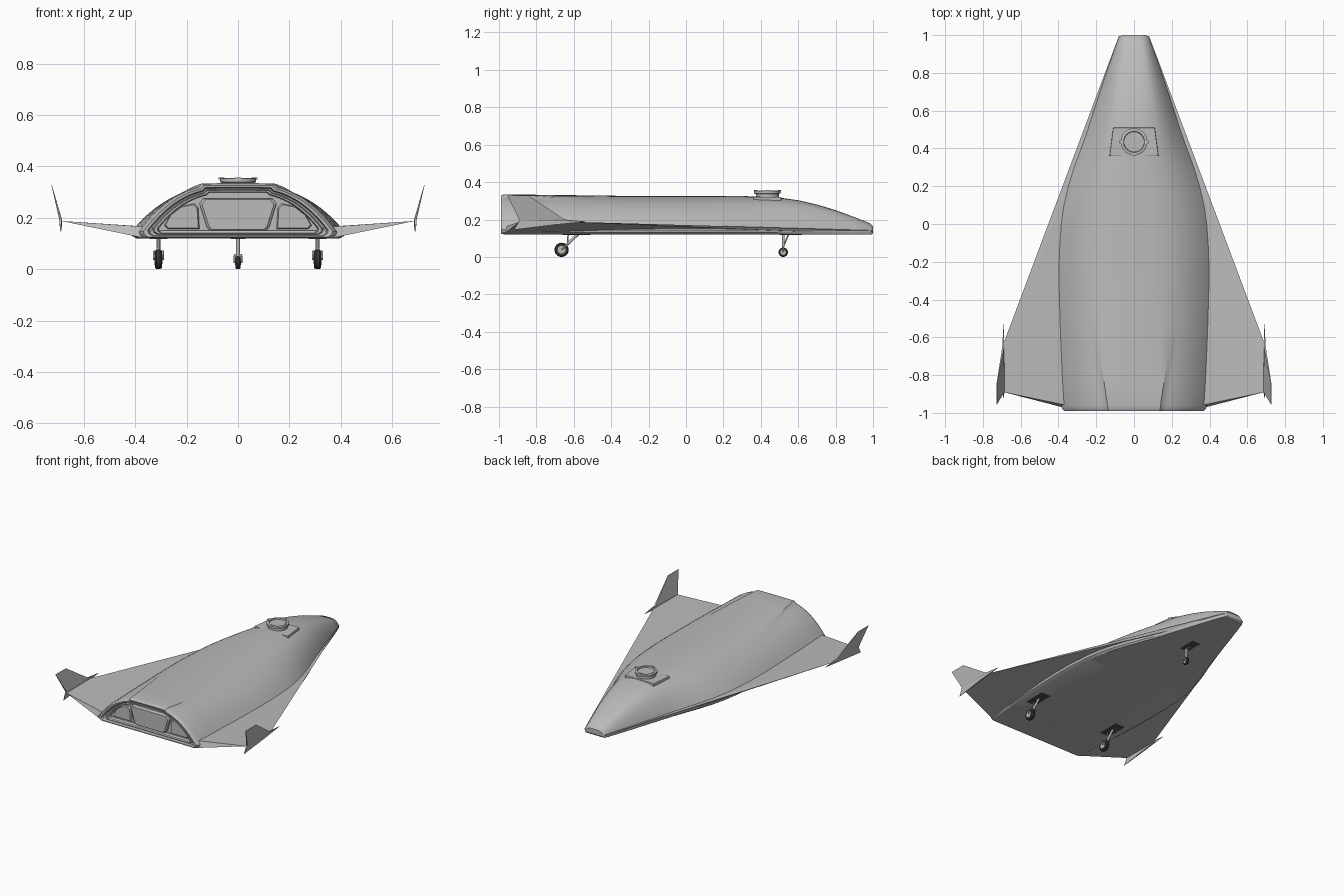
import bpy, bmesh, math
from mathutils import Vector

if "Cube" in bpy.data.objects:
    bpy.data.objects.remove(bpy.data.objects["Cube"])


def material(name, v):
    m = bpy.data.materials.new(name)
    m.diffuse_color = (v, v, v, 1)
    m.use_nodes = True
    m.node_tree.nodes["Principled BSDF"].inputs["Base Color"].default_value = m.diffuse_color
    return m


HULL = material("hull grey", 0.5)
TYRE = material("tyre black", 0.04)
BAY = material("bay dark grey", 0.08)


def make(name, verts, faces, mat, smooth=None, bevel=0):
    me = bpy.data.meshes.new(name)
    me.from_pydata([tuple(v) for v in verts], [], faces)
    bm = bmesh.new()
    bm.from_mesh(me)
    bmesh.ops.recalc_face_normals(bm, faces=bm.faces)
    bm.to_mesh(me)
    bm.free()
    ob = bpy.data.objects.new(name, me)
    bpy.context.collection.objects.link(ob)
    me.materials.append(mat)
    if bevel:
        b = ob.modifiers.new("bevel", 'BEVEL')
        b.width, b.segments = bevel, 2
    if smooth:
        bpy.ops.object.select_all(action='DESELECT')
        ob.select_set(True)
        bpy.context.view_layer.objects.active = ob
        bpy.ops.object.shade_smooth_by_angle(angle=math.radians(smooth))
    return ob


def loft(name, rings, mat, smooth=None):
    n = len(rings[0])
    verts = [v for r in rings for v in r]
    faces = [(i * n + k, i * n + (k + 1) % n, (i + 1) * n + (k + 1) % n, (i + 1) * n + k)
             for i in range(len(rings) - 1) for k in range(n)]
    faces += [tuple(range(n)), tuple(range((len(rings) - 1) * n, len(rings) * n))]
    return make(name, verts, faces, mat, smooth)


def lathe(name, a, direction, prof, mat, n=32):
    """Rings of (distance along axis, radius)."""
    d = Vector(direction).normalized()
    u = d.orthogonal().normalized()
    w = d.cross(u)
    rings = [[Vector(a) + d * h + (u * math.cos(t) + w * math.sin(t)) * r
              for t in [2 * math.pi * k / n for k in range(n)]] for h, r in prof]
    return loft(name, rings, mat, 35)


def rod(name, a, b, r, mat=HULL):
    d = Vector(b) - Vector(a)
    return lathe(name, a, d, [(0, r), (d.length, r)], mat, 12)


def prism(name, pts, z0, z1, mat, bevel=0):
    return make(name, [(x, y, z0) for x, y in pts] + [(x, y, z1) for x, y in pts],
                [tuple(range(len(pts))), tuple(range(len(pts), 2 * len(pts)))] +
                [(k, (k + 1) % len(pts), (k + 1) % len(pts) + len(pts), k + len(pts))
                 for k in range(len(pts))], mat, bevel=bevel)


# fuselage: (y, half width, top z)
STATIONS = [(1, .076, .170), (.985, .082, .18), (.9, .113, .213), (.8, .148, .25), (.7, .182, .28),
            (.6, .216, .303), (.5, .25, .317), (.4, .288, .323), (.3, .328, .325), (.2, .362, .326),
            (.1, .388, .326), (0, .404, .326), (-.15, .415, .326), (-.3, .417, .326),
            (-.52, .41, .329), (-.7, .402, .331), (-.85, .394, .333), (-.96, .386, .335)]


def section(y, w, zt):
    p = 2.8 + 1.4 * max(0, (y - .4) / .6)
    zb = .145 if y < .9 else .14
    r = min(1, max(0, (-.52 - y) / .44))         # dorsal ridge fades in aft
    xs = w * .52 + (.14 - w * .52) * r
    half = []
    us = [xs / w * k / 4 for k in range(5)]
    u1 = xs / w + .035
    us += [u1 + (1 - u1) * k / 10 for k in range(11)]
    for k, u in enumerate(us):
        h = zb + (zt - zb) * (1 - min(u, 1) ** p)
        if k < 5:
            h += (zt - h) * .9 * r
        half.append((u * w, h))
    half += [(w * .99, .13), (w * .95, .12)]
    pts = half + [(-x, z) for x, z in reversed(half[1:])]
    return [Vector((x, y, z)) for x, z in pts]


rings = [section(*s) for s in STATIONS]
tail = rings[-1]
nose = [Vector((v.x * .85, 1.0, .147 + (v.z - .147) * .7)) for v in rings[0]]
for v in rings[0]:
    v.y = .993
rings.insert(0, nose)
# stepped rims of the tail opening
for s, y in [(.985, -.98), (.955, -.99), (.91, -.988), (.895, -.965), (.86, -.96),
             (.845, -.975), (.815, -.975), (.80, -.94)]:
    rings.append([Vector((v.x * s, y, .2 + (v.z - .2) * s ** 1.4)) for v in tail])
loft("fuselage", rings, HULL, 32)

# rear panels inside the tail opening
def rear_panel(name, pts, y0, y1):
    n = len(pts)
    c = sum((Vector((x, 0, z)) for x, z in pts), Vector()) / n
    small = [c + (Vector((x, 0, z)) - c) * .93 for x, z in pts]
    loft(name, [[Vector((x, y0, z)) for x, z in pts],
                [Vector((x, y1 + .008, z)) for x, z in pts],
                [Vector((v.x, y1, v.z)) for v in small]], HULL)


rear_panel("rear_centre_panel", [(-.11, .15), (.11, .15), (.122, .165), (.15, .255), (.135, .275),
                                 (-.135, .275), (-.15, .255), (-.122, .165)], -.93, -.965)
for s, side in ((1, "right"), (-1, "left")):
    rear_panel("rear_panel_" + side, [(s * x, z) for x, z in
               [(.15, .157), (.275, .157), (.287, .17), (.265, .21), (.22, .245), (.17, .255), (.155, .24)]],
               -.93, -.955)

# flat belly and delta wings
make("belly", [(-.07, .99, .12), (.07, .99, .12), (.36, -.975, .12), (-.36, -.975, .12),
               (-.05, .98, .14), (.05, .98, .14), (.3, -.95, .15), (-.3, -.95, .15)],
     [(0, 1, 2, 3), (4, 5, 6, 7), (0, 1, 5, 4), (1, 2, 6, 5), (2, 3, 7, 6), (3, 0, 4, 7)], HULL)
for s, side in ((1, "right"), (-1, "left")):
    B0, B1 = (s * .065, .99, .12), (s * .36, -.975, .12)
    L0, L1, L2 = (s * .08, .995, .142), (s * .69, -.63, .188), (s * .69, -.89, .188)
    T0, T1 = (s * .02, .97, .143), (s * .33, -.965, .163)
    make("wing_" + side, [B0, B1, L0, L1, L2, T0, T1],
         [(5, 3, 2), (5, 6, 3), (6, 4, 3), (0, 2, 3), (0, 3, 1), (1, 3, 4),
          (1, 4, 6), (0, 5, 2), (0, 1, 6, 5)], HULL)

    # canted wingtip fin with lower strake
    outline = [(-.53, .189), (-.65, .2), (-.84, .328), (-.955, .328), (-.89, .195), (-.92, .145), (-.7, .172)]
    verts = []
    for t in (-1, 1):
        for y, z in outline:
            th = .0008 if z > .3 or y > -.55 or z < .15 else .005
            verts.append((s * (.69 + max(0, z - .19) * .26 + t * th), y, z))
    fs = [(0, 1, 4), (1, 2, 3, 4), (0, 4, 5, 6)]
    faces = fs + [tuple(i + 7 for i in f) for f in fs]
    faces += [(k, (k + 1) % 7, (k + 1) % 7 + 7, k + 7) for k in range(7)]
    make("wingtip_fin_" + side, verts, faces, HULL)

# docking hatch plate and ring
prism("hatch_plate", [(-.11, .51), (.11, .51), (.13, .36), (-.13, .36)], .29, .321, HULL, .004)
lathe("docking_ring", (0, .435, .3), (0, 0, 1),
      [(0, .062), (.036, .062), (.04, .071), (.053, .071), (.055, .068), (.055, .056), (.048, .053)], HULL, 40)
for k in range(4):
    a = math.pi / 2 * k
    x, y = .064 * math.cos(a), .435 + .064 * math.sin(a)
    prism("ring_latch", [(x - .012, y - .008), (x + .012, y - .008), (x + .012, y + .008), (x - .012, y + .008)],
          .35, .357, HULL)


# landing gear: tyre, hub, fork, leg, brace and bay
def gear(name, x, y, r, top, brace, bay):
    w = r * .36
    c = (x, y, r)
    lathe(name + "_tyre", (x - w, y, r), (1, 0, 0),
          [(0, r * .6), (0, r * .85), (w * .5, r), (w * 1.5, r), (w * 2, r * .85), (w * 2, r * .6)], TYRE)
    lathe(name + "_hub", (x - w - .002, y, r), (1, 0, 0),
          [(0, r * .3), (.001, r * .55), (2 * w + .003, r * .55), (2 * w + .004, r * .3)], HULL)
    d = Vector((x, top, .125)) - Vector(c)
    knee = Vector(c) + d * (r * 1.15 / d.length)
    for s in (-1, 1):
        off = Vector((s * (w + .004), 0, 0))
        rod(name + "_fork", Vector(c) + off, knee + off, .004)
    rod(name + "_crossbar", knee - Vector((w + .006, 0, 0)), knee + Vector((w + .006, 0, 0)), .005)
    rod(name + "_leg", knee, (x, top, .125), .008)
    rod(name + "_brace", knee, (x, brace, .125), .004)
    y0, y1, hw = bay
    prism(name + "_bay", [(x - hw, y0), (x + hw, y0), (x + hw, y1), (x - hw, y1)], .117, .123, BAY)


gear("nose_gear", 0, .52, .025, .52, .55, (.5, .62, .03))
for s, side in ((1, "right"), (-1, "left")):
    gear("main_gear_" + side, s * .31, -.665, .038, -.575, -.63, (-.66, -.51, .035))
